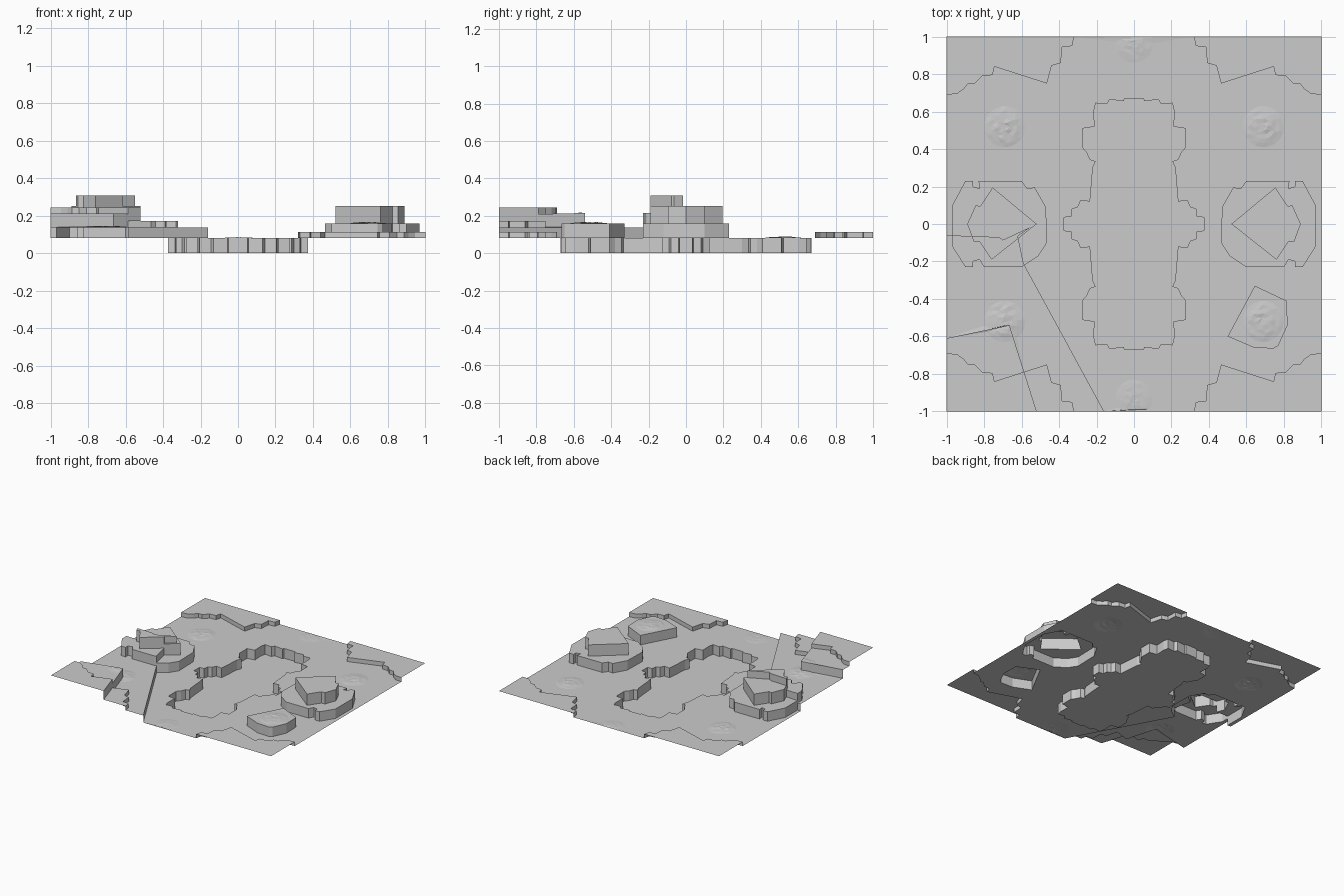
import bpy, math, random
from mathutils import Vector
from mathutils.geometry import delaunay_2d_cdt

if "Cube" in bpy.data.objects:
    bpy.data.objects.remove(bpy.data.objects["Cube"])

random.seed(4)
BASE = 0.08


def flip(pts, sx=1, sy=1):
    return [(x * sx, y * sy) for x, y in pts]


# Outlines seen from above
square = [(-1, -1), (1, -1), (1, 1), (-1, 1)]
pit_q = [(.05, .67), (.055, .655), (.13, .665), (.145, .64), (.205, .645), (.215, .60),
         (.21, .52), (.275, .51), (.275, .41), (.25, .38), (.235, .345), (.205, .335),
         (.22, .30), (.235, .12), (.285, .125), (.30, .09), (.33, .08), (.335, .04), (.375, .035)]
pit = (pit_q + flip(pit_q, 1, -1)[::-1] + flip(pit_q, -1, -1) + flip(pit_q, -1, 1)[::-1])
mound = [(-.83, .23), (-.6, .23), (-.57, .19), (-.53, .195), (-.47, .09), (-.465, -.1),
         (-.51, -.17), (-.6, -.23), (-.8, -.23), (-.825, -.19), (-.86, -.2), (-.86, -.23),
         (-.9, -.23), (-.97, -.12), (-.97, .1), (-.9, .23), (-.86, .23), (-.86, .2), (-.825, .19)]
plateau = [(-.755, .195), (-.52, 0), (-.76, -.19), (-.825, -.095), (-.855, -.095),
           (-.89, 0), (-.845, .1), (-.82, .095)]
corner = [(-1, .69), (-.945, .695), (-.91, .72), (-.885, .75), (-.85, .75), (-.81, .79),
          (-.755, .795), (-.745, .84), (-.465, .75), (-.44, .845), (-.39, .86),
          (-.385, .945), (-.33, .95), (-.32, 1), (-1, 1)]
slab = [(-1, -1), (-.16, -1), (-.59, -.21), (-.62, -.065), (-.55, -.015), (-.70, -.085),
        (-.72, -.07), (-1, -.06)]
upper_slab = [(-1, -1), (-.52, -1), (-.665, -.54), (-1, -.61)]
outcrop = [(.645, -.33), (.815, -.41), (.82, -.54), (.77, -.65), (.745, -.665),
           (.64, -.66), (.5, -.6)]

# Each region adds its own step in height
regions = [(pit, -.08), (slab, .058), (upper_slab, .071), (outcrop, .078)]
for sx in (1, -1):
    regions += [(flip(mound, sx), .078), (flip(plateau, sx), .093)]
    regions += [(flip(corner, sx, sy), .034) for sy in (1, -1)]

# Low rubble heaps: centre, radius, height
heaps = [(sx * .69, sy * .52, .11, .011) for sx in (1, -1) for sy in (1, -1)]
heaps += [(0, .96, .10, .006), (0, -.93, .10, .006)]


def inside(p, poly):
    hit = False
    for (x1, y1), (x2, y2) in zip(poly, poly[1:] + poly[:1]):
        if (y1 > p[1]) != (y2 > p[1]) and p[0] < (x2 - x1) * (p[1] - y1) / (y2 - y1) + x1:
            hit = not hit
    return hit


def level(p):
    return round(BASE + sum(h for poly, h in regions if inside(p, poly)), 4)


# Flat map of all outlines, with extra points for the heaps
pts, edges = [], []
for poly in [square] + [r[0] for r in regions]:
    s, n = len(pts), len(poly)
    pts += [Vector(p) for p in poly]
    edges += [(s + i, s + (i + 1) % n) for i in range(n)]
for cx, cy, r, h in heaps:
    for k in range(1, 6):
        for a in range(4 + 3 * k):
            t = math.tau * a / (4 + 3 * k) + k
            p = Vector((cx + r * k / 5 * math.cos(t), cy + r * k / 5 * math.sin(t)))
            if abs(p.y) < .995:
                pts.append(p)
flat, _, tris, *_ = delaunay_2d_cdt(pts, edges, [], 0, 1e-5)


def bump(p):
    z = 0
    for cx, cy, r, h in heaps:
        d = math.hypot(p.x - cx, p.y - cy) / r
        if d < .95:
            z += h * (1 - d * d) * random.uniform(.45, 1)
    return z


bumps = [bump(p) for p in flat]


class Sheet:
    """Collects faces, sharing points of equal position and level."""
    def __init__(self):
        self.keys, self.faces = {}, []

    def add(self, corners):
        self.faces.append([self.keys.setdefault(c, len(self.keys)) for c in corners])

    def build(self, name):
        verts = [(flat[i].x, flat[i].y, z + bumps[i]) for i, z in self.keys]
        me = bpy.data.meshes.new(name)
        me.from_pydata(verts, [], self.faces)
        ob = bpy.data.objects.new(name, me)
        bpy.context.collection.objects.link(ob)
        return ob


# Level surfaces
tops, walls, sides = Sheet(), Sheet(), {}
for t in tris:
    t = list(t)
    a, b, c = (flat[i] for i in t)
    area = (b - a).cross(c - a)
    if abs(area) < 1e-9:
        area = 1e-9
    if area < 0:
        t.reverse()
    z = level((a + b + c) / 3)
    tops.add([(i, z) for i in t])
    for i in range(len(t)):
        sides[t[i], t[(i + 1) % len(t)]] = z

# Vertical steps wherever neighbouring levels differ
for (a, b), z in sides.items():
    low = sides.get((b, a), z)
    if low < z - 1e-4:
        walls.add([(a, low), (b, low), (b, z), (a, z)])

tops.build("terrace_surface")
walls.build("terrace_walls")
